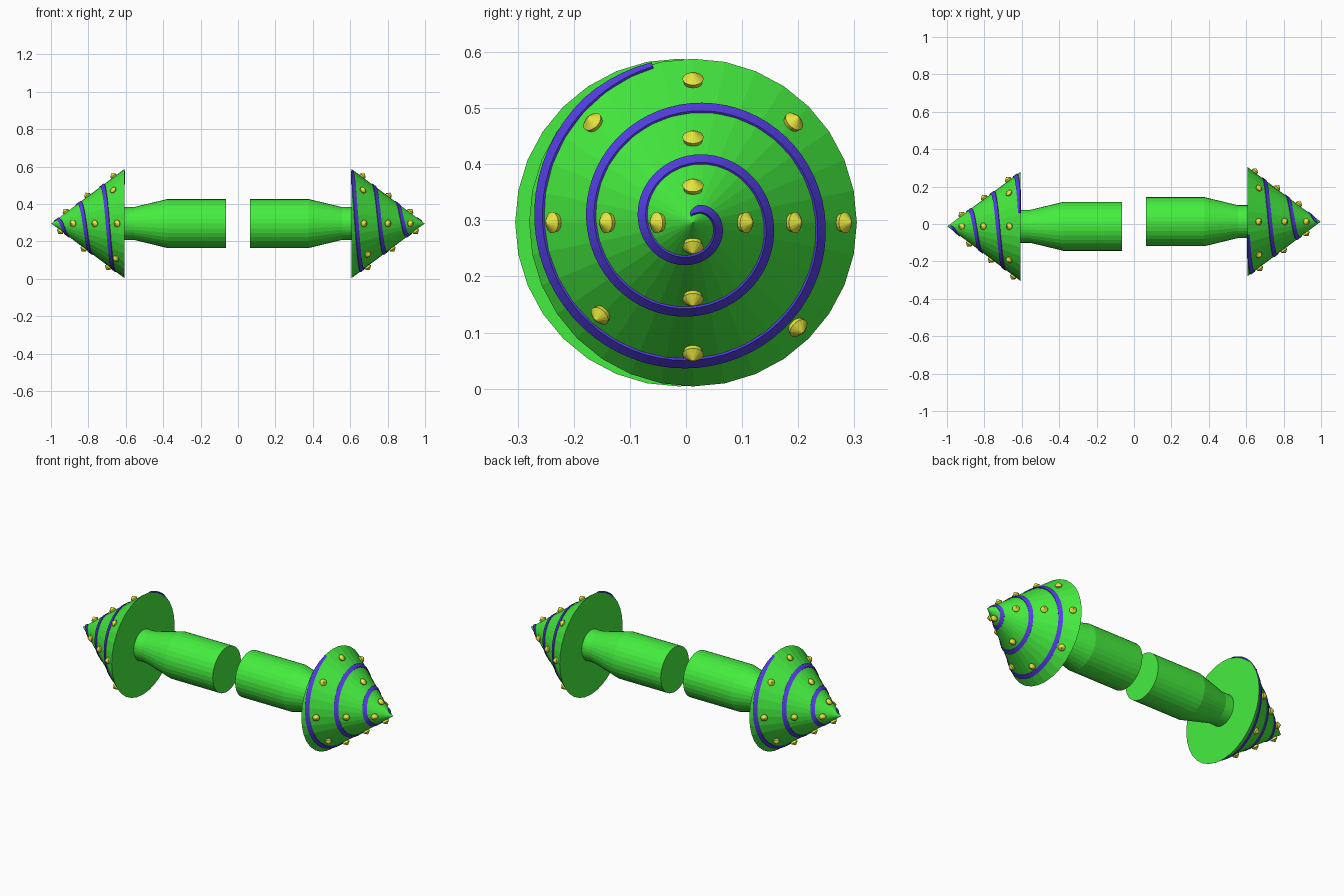
import bpy, bmesh, math
from mathutils import Vector, Matrix

if "Cube" in bpy.data.objects:
    bpy.data.objects.remove(bpy.data.objects["Cube"])

CY, CZ = 0.0125, 0.296            # axis of the right half
BASE_X, TIP_X, BASE_R = 0.607, 0.998, 0.292
LENGTH = TIP_X - BASE_X
NORMAL_X, NORMAL_R = Vector((BASE_R, LENGTH)).normalized()


def material(name, rgb):
    m = bpy.data.materials.new(name)
    m.diffuse_color = (*rgb, 1)
    m.use_nodes = True
    m.node_tree.nodes["Principled BSDF"].inputs["Base Color"].default_value = m.diffuse_color
    return m


GREEN = material("green", (0.06, 0.85, 0.05))
BLUE = material("blue", (0.09, 0.05, 0.80))
YELLOW = material("yellow", (0.80, 0.80, 0.05))


def add_pair(name, bm, mat):
    """Make the right part and its copy turned half way round z."""
    bmesh.ops.recalc_face_normals(bm, faces=bm.faces[:])
    me = bpy.data.meshes.new(name)
    bm.to_mesh(me)
    bm.free()
    me.materials.append(mat)
    for side, turn in (("right", 0), ("left", math.pi)):
        ob = bpy.data.objects.new(f"{name}_{side}", me)
        ob.rotation_euler.z = turn
        bpy.context.collection.objects.link(ob)


def polar(x, r, a):
    """Point about the axis; a runs clockwise from the top seen from +x."""
    return Vector((x, CY + r * math.sin(a), CZ + r * math.cos(a)))


def skin(bm, rings, closed):
    n = len(rings[0])
    for a, b in zip(rings, rings[1:]):
        for i in range(n):
            j = (i + 1) % n
            bm.faces.new((a[i], a[j], b[j], b[i]))
    if closed:
        bm.faces.new(rings[0])
        bm.faces.new(rings[-1])


def turned(name, profile, sides=32):
    bm = bmesh.new()
    rings = [[bm.verts.new(polar(x, r, math.tau * i / sides)) for i in range(sides)]
             for x, r in profile]
    skin(bm, rings, True)
    bmesh.ops.remove_doubles(bm, verts=bm.verts[:], dist=1e-5)
    add_pair(name, bm, GREEN)


# handle and drill cone
turned("handle", [(0.064, 0.131), (0.377, 0.131), (0.555, 0.088), (BASE_X + 0.005, 0.088)])
turned("drill_cone", [(BASE_X, BASE_R), (TIP_X, 0.0002)])


def on_cone(r, lift, a):
    """Point over the cone surface at radius r, raised along its normal."""
    x = TIP_X - LENGTH * r / BASE_R
    return polar(x + lift * NORMAL_X, r + lift * NORMAL_R, a)


# spiral band wound from the tip to the base
bm = bmesh.new()
rings = []
STEPS = 200
for i in range(STEPS + 1):
    t = -0.05 + 3.01 * i / STEPS
    r = 0.0178 + 0.0925 * t
    half = 0.0072 * min(1, 0.25 + i / 8)
    lo, hi = r - half, min(r + half, BASE_R)
    a = math.tau * t
    rings.append([bm.verts.new(on_cone(*p, a)) for p in
                  ((lo, -0.004), (lo, 0.004), (hi, 0.004), (hi, -0.004))])
skin(bm, rings, True)
add_pair("spiral_band", bm, BLUE)

# studs: radii along each direction, clockwise from the top
STUDS = {0: (0.060, 0.146, 0.250), 45: (0.249,), 90: (0.089, 0.176, 0.265),
         135: (0.260,), 180: (0.038, 0.131, 0.229), 225: (0.229,),
         270: (0.059, 0.149, 0.245), 315: (0.248,)}
bm = bmesh.new()
for deg, radii in STUDS.items():
    a = math.radians(deg)
    direction = Vector((NORMAL_X, NORMAL_R * math.sin(a), NORMAL_R * math.cos(a)))
    turn = direction.to_track_quat('Z', 'Y').to_matrix().to_4x4()
    for r in radii:
        place = Matrix.Translation(on_cone(r, 0, a)) @ turn
        prof = [(-0.005, 0.015), (0.008, 0.019), (0.022, 0.002)]
        rows = [[bm.verts.new(place @ Vector((q * math.cos(k * math.tau / 16),
                                             q * math.sin(k * math.tau / 16), h)))
                 for k in range(16)] for h, q in prof]
        skin(bm, rows, True)
add_pair("studs", bm, YELLOW)
